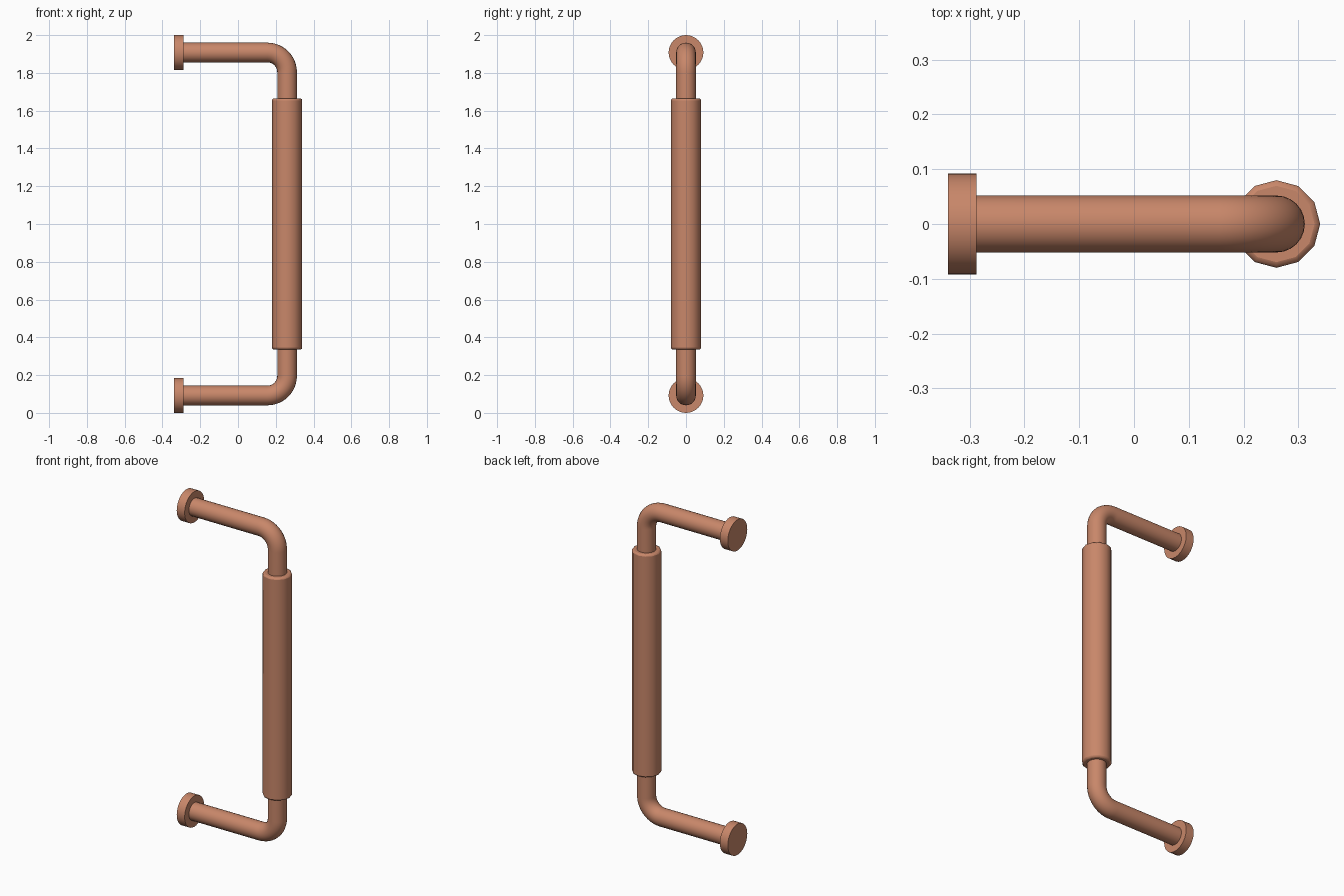
import bpy
import math

cube = bpy.data.objects.get("Cube")
if cube:
    bpy.data.objects.remove(cube, do_unlink=True)

# Single copper finish
copper = bpy.data.materials.new("copper")
copper.use_nodes = True
COLOR = (0.58, 0.242, 0.143, 1.0)
copper.diffuse_color = COLOR
copper.node_tree.nodes["Principled BSDF"].inputs["Base Color"].default_value = COLOR

MID_Z = 1.0        # mirror height of the handle
ARM = 0.908        # distance of each arm from the middle
GRIP_X = 0.26
BACK_X = -0.34
PLATE_DEPTH = 0.052
BEND = 0.105


def finish(obj, name, angle=40):
    obj.name = name
    obj.data.name = name
    obj.data.materials.clear()
    obj.data.materials.append(copper)
    bpy.ops.object.select_all(action="DESELECT")
    obj.select_set(True)
    bpy.context.view_layer.objects.active = obj
    bpy.ops.object.shade_smooth_by_angle(angle=math.radians(angle))


def cylinder(sides, radius, depth, location, rotation=(0, 0, 0)):
    bpy.ops.mesh.primitive_cylinder_add(vertices=sides, radius=radius, depth=depth,
                                        location=location, rotation=rotation)
    return bpy.context.object


# Bent rod: two arms joined to the upright by rounded elbows
def elbow(sign, steps=12):
    cx, cz = GRIP_X - BEND, ARM - BEND
    arc = []
    for i in range(steps + 1):
        a = math.pi / 2 * (1 - i / steps)
        arc.append((cx + BEND * math.cos(a), 0, MID_Z + sign * (cz + BEND * math.sin(a))))
    return [(BACK_X + PLATE_DEPTH / 2, 0, MID_Z + sign * ARM)] + arc


path = elbow(1) + elbow(-1)[::-1]
curve = bpy.data.curves.new("rod", "CURVE")
curve.dimensions = "3D"
curve.bevel_depth = 0.052
curve.bevel_resolution = 10
curve.use_fill_caps = True
spline = curve.splines.new("POLY")
spline.points.add(len(path) - 1)
for point, co in zip(spline.points, path):
    point.co = (*co, 1)
rod = bpy.data.objects.new("rod", curve)
bpy.context.collection.objects.link(rod)
bpy.ops.object.select_all(action="DESELECT")
rod.select_set(True)
bpy.context.view_layer.objects.active = rod
bpy.ops.object.convert(target="MESH")
finish(bpy.context.object, "rod")

# Twelve-sided grip sleeve with chamfered rims
grip = cylinder(12, 0.08, 1.33, (GRIP_X, 0, MID_Z))
bevel = grip.modifiers.new("rim_chamfer", "BEVEL")
bevel.width = 0.01
bevel.segments = 2
bevel.limit_method = "ANGLE"
bevel.angle_limit = math.radians(60)
finish(grip, "grip")

# Round mounting plates at the arm ends
for name, sign in (("upper_mount", 1), ("lower_mount", -1)):
    mount = cylinder(32, 0.092, PLATE_DEPTH,
                     (BACK_X + PLATE_DEPTH / 2, 0, MID_Z + sign * ARM),
                     (0, math.pi / 2, 0))
    finish(mount, name)
